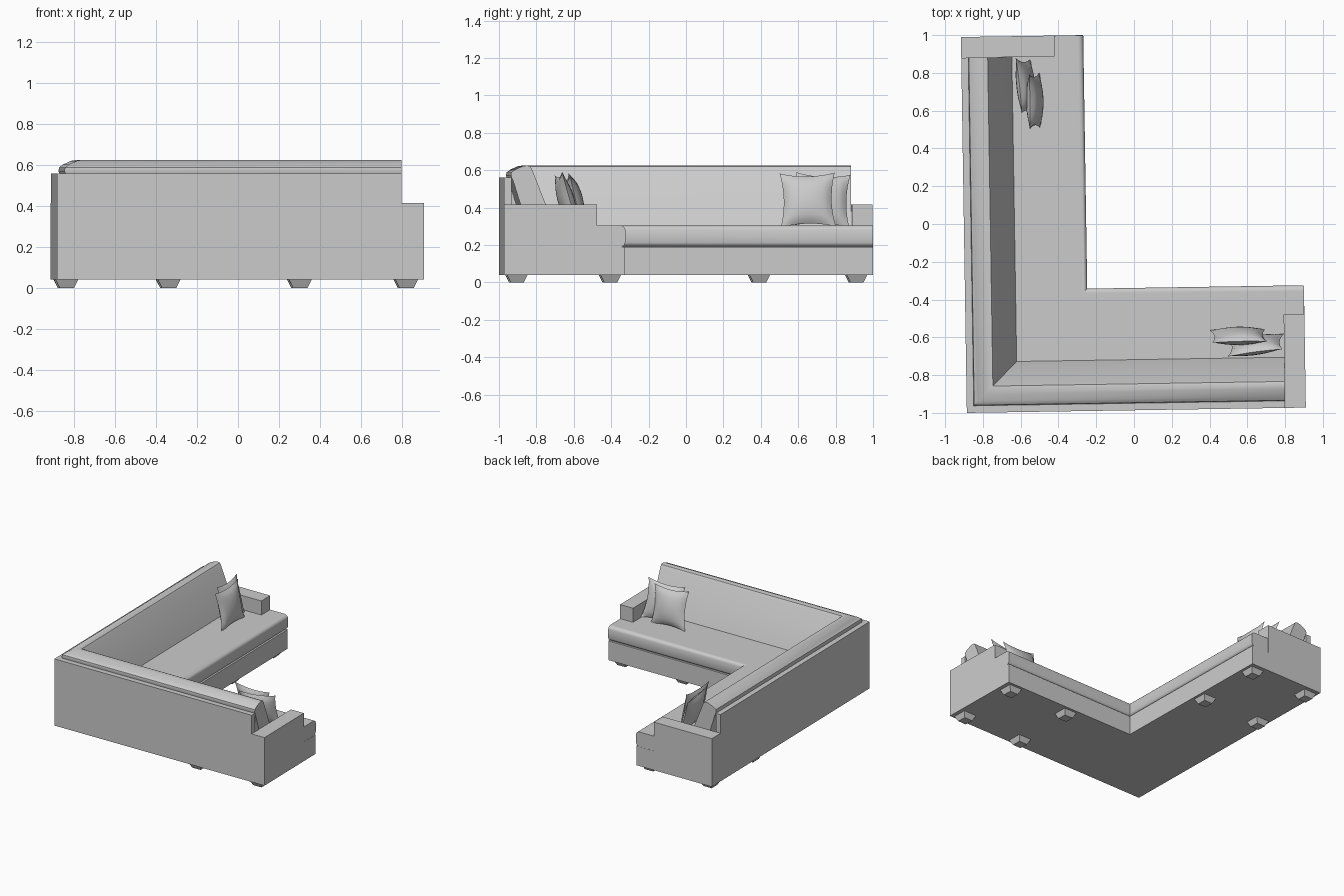
import bpy, bmesh, math
from mathutils import Matrix, Vector

cube = bpy.data.objects.get("Cube")
if cube:
    bpy.data.objects.remove(cube, do_unlink=True)

grey = bpy.data.materials.new("grey_fabric")
grey.use_nodes = True
COLOUR = (0.6, 0.6, 0.6, 1)
grey.diffuse_color = COLOUR
grey.node_tree.nodes["Principled BSDF"].inputs["Base Color"].default_value = COLOUR

# The sofa is laid out from its outer corner, then turned slightly
PLACE = Matrix.Translation((-0.885, -1, 0)) @ Matrix.Rotation(0.0157, 4, "Z")
LONG_X, LONG_Y, DEPTH, ARM = 1.795, 1.99, 0.645, 0.11
BASE, DECK, SEAT, ARM_TOP, BACK_TOP = 0.04, 0.19, 0.305, 0.415, 0.56


def finish(name, bm, local=Matrix(), smooth=True):
    bmesh.ops.recalc_face_normals(bm, faces=bm.faces)
    mesh = bpy.data.meshes.new(name)
    bm.to_mesh(mesh)
    bm.free()
    mesh.materials.append(grey)
    ob = bpy.data.objects.new(name, mesh)
    bpy.context.collection.objects.link(ob)
    ob.matrix_world = PLACE @ local
    if smooth:
        bpy.ops.object.select_all(action="DESELECT")
        ob.select_set(True)
        bpy.context.view_layer.objects.active = ob
        bpy.ops.object.shade_smooth_by_angle(angle=math.radians(35))
    return ob


def l_sweep(name, profile, end_x, end_y, smooth=True):
    """Sweep a (depth, height) profile round the L with a mitred corner."""
    bm = bmesh.new()
    rings = [[bm.verts.new(p) for p in ring] for ring in (
        [(d, end_y, z) for d, z in profile],
        [(d, d, z) for d, z in profile],
        [(end_x, d, z) for d, z in profile])]
    n = len(profile)
    for a, b in zip(rings, rings[1:]):
        for i in range(n):
            j = (i + 1) % n
            bm.faces.new((a[i], a[j], b[j], b[i]))
    bm.faces.new(rings[0])
    bm.faces.new(rings[-1])
    return finish(name, bm, smooth=smooth)


def block(d0, d1, z0, z1):
    return [(d0, z0), (d1, z0), (d1, z1), (d0, z1)]


def box(name, low, high):
    bm = bmesh.new()
    low, high = Vector(low), Vector(high)
    bmesh.ops.create_cube(bm, size=1)
    bmesh.ops.scale(bm, vec=high - low, verts=bm.verts)
    bmesh.ops.translate(bm, vec=(low + high) / 2, verts=bm.verts)
    return finish(name, bm, smooth=False)


def foot(name, x, y):
    bm = bmesh.new()
    bmesh.ops.create_cone(bm, cap_ends=True, segments=4, radius1=0.05,
                          radius2=0.078, depth=BASE)
    bmesh.ops.rotate(bm, matrix=Matrix.Rotation(math.pi / 4, 3, "Z"), verts=bm.verts)
    return finish(name, bm, Matrix.Translation((x, y, BASE / 2)), smooth=False)


def pillow(name, x, y, z, yaw, lean, roll):
    """Square cushion with pinched corners and drawn-in sides."""
    bm = bmesh.new()
    half, puff = 0.147, 0.042
    for side in (-1, 1):
        grid = bmesh.ops.create_grid(bm, x_segments=12, y_segments=12, size=1)
        for v in grid["verts"]:
            a, b = v.co.x, v.co.y
            swell = max(0, (1 - a * a) * (1 - b * b)) ** 0.6
            v.co = (half * a * (1 - 0.13 * (1 - b * b)), side * puff * swell,
                    half * b * (1 - 0.13 * (1 - a * a)))
    bmesh.ops.remove_doubles(bm, verts=bm.verts, dist=0.0005)
    turn = (Matrix.Rotation(math.radians(yaw), 4, "Z")
            @ Matrix.Rotation(math.radians(lean), 4, "X")
            @ Matrix.Rotation(math.radians(roll), 4, "Y"))
    return finish(name, bm, Matrix.Translation((x, y, z)) @ turn)


# Frame: plinth and back panel
l_sweep("base", block(0, DEPTH, BASE, DECK), LONG_X, LONG_Y, False)
l_sweep("back_panel", block(0, 0.04, DECK, BACK_TOP), LONG_X - ARM, LONG_Y - ARM, False)

# Seat cushion with a rounded front edge
seat = [(0.04, DECK), (0.63, DECK)]
for k in range(9):
    t = math.radians(-70 + 20 * k)
    seat.append((0.62 + 0.028 * math.cos(t),
                 (0.218 if k < 4 else SEAT - 0.028) + 0.028 * math.sin(t)))
seat += [(0.62, SEAT), (0.04, SEAT)]
l_sweep("seat_cushion", seat, LONG_X - 0.001, LONG_Y - 0.001)

# Leaning back cushion
l_sweep("back_cushion", [
    (0.125, 0.3), (0.05, 0.54), (0.037, 0.57), (0.04, 0.588), (0.06, 0.603),
    (0.1, 0.621), (0.125, 0.625), (0.14, 0.62), (0.15, 0.605), (0.27, 0.3)],
    LONG_X - ARM, LONG_Y - ARM)

# Low arms at the two open ends
box("left_arm", (LONG_X - ARM, 0, DECK), (LONG_X, 0.495, ARM_TOP))
box("back_arm", (0, LONG_Y - ARM, DECK), (0.495, LONG_Y, ARM_TOP))

# Tapered feet, two rows under each wing
for i, across in enumerate((0.07, 0.57)):
    for j, along in enumerate((1.19, 1.71)):
        foot(f"foot_front_{i}_{j}", along, across)
    for j, along in enumerate((1.385, 1.905)):
        foot(f"foot_side_{i}_{j}", across, along)

# Loose pillows, a pair beside each arm
pillow("pillow_front_a", 1.445, 0.385, 0.44, 0, 13, 2)
pillow("pillow_front_b", 1.535, 0.335, 0.44, 8, 16, -4)
pillow("pillow_side_a", 0.385, 1.645, 0.44, -90, 11, 1)
pillow("pillow_side_b", 0.34, 1.725, 0.44, -84, 15, -3)
